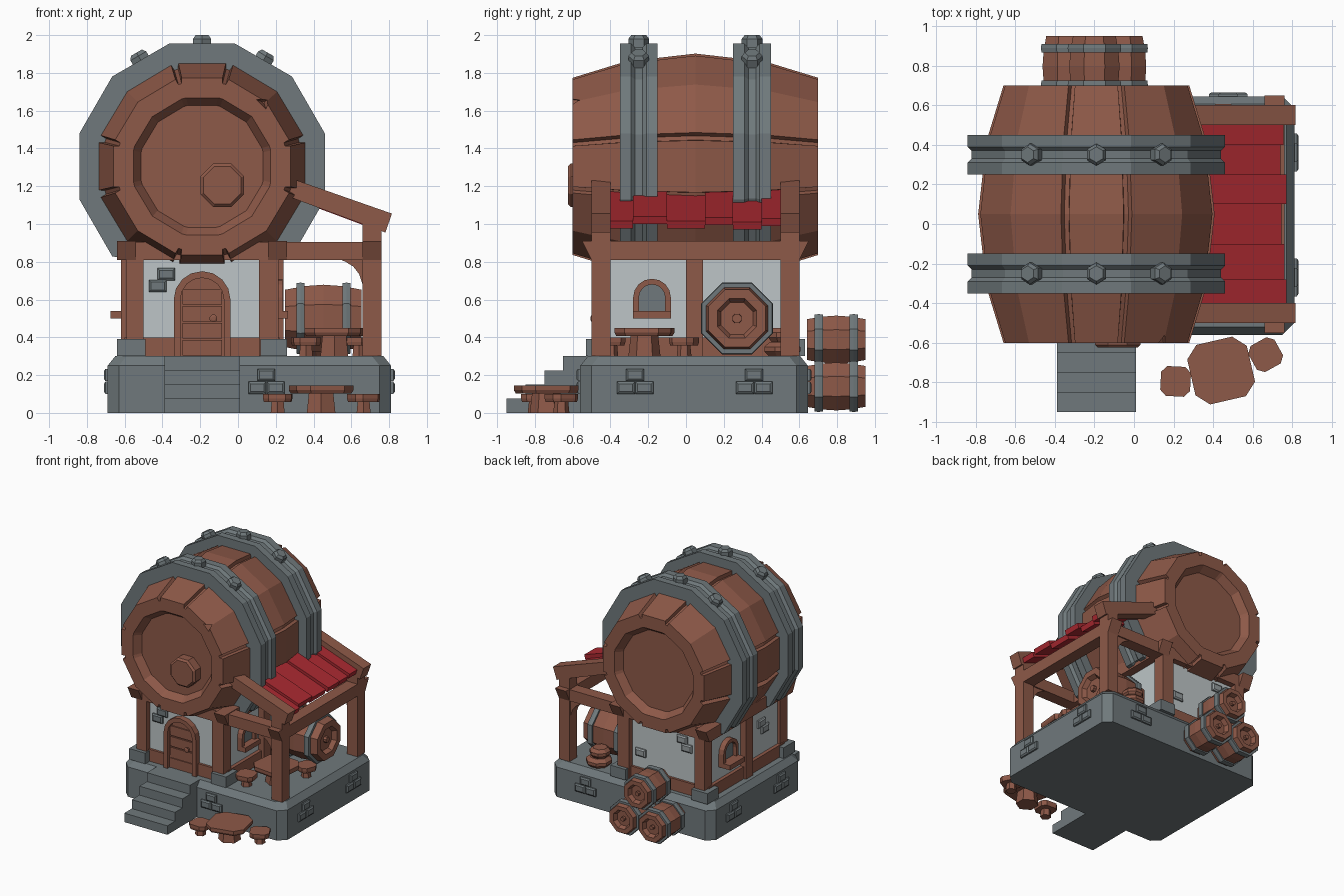
import bpy, bmesh, math
from mathutils import Matrix, Vector

if "Cube" in bpy.data.objects:
    bpy.data.objects.remove(bpy.data.objects["Cube"])


def material(name, rgb):
    m = bpy.data.materials.new(name)
    m.diffuse_color = (*rgb, 1)
    m.use_nodes = True
    m.node_tree.nodes["Principled BSDF"].inputs["Base Color"].default_value = m.diffuse_color
    return m


WOOD = material("brown wood", (0.27, 0.10, 0.065))
STONE = material("grey stone", (0.16, 0.19, 0.20))
WALL = material("pale plaster", (0.51, 0.56, 0.57))
PALE = material("light brick", (0.30, 0.33, 0.34))
RED = material("red awning", (0.40, 0.022, 0.03))
YC = 0.05            # mirror plane of the house (front / back)
BX, BZ = -0.19, 1.305  # axis of the giant barrel


def make(name, verts, faces, mat, M=None):
    me = bpy.data.meshes.new(name)
    me.from_pydata([tuple(M @ Vector(v)) if M else v for v in verts], [], faces)
    bm = bmesh.new()
    bm.from_mesh(me)
    bmesh.ops.recalc_face_normals(bm, faces=bm.faces)
    bm.to_mesh(me)
    bm.free()
    me.materials.append(mat)
    ob = bpy.data.objects.new(name, me)
    bpy.context.collection.objects.link(ob)
    return ob


def place(axis, t, u, v):
    return {'x': (t, u, v), 'y': (u, t, v), 'z': (u, v, t)}[axis]


def rings(name, loops, mat, M=None):
    n = len(loops[0])
    verts = [p for l in loops for p in l]
    faces = [list(range(n)), list(range(len(verts) - n, len(verts)))]
    for k in range(len(loops) - 1):
        for i in range(n):
            j = (i + 1) % n
            faces.append((k * n + i, k * n + j, k * n + n + j, k * n + n + i))
    return make(name, verts, faces, mat, M)


def prism(name, pts, axis, a, b, mat):
    return rings(name, [[place(axis, t, u, v) for u, v in pts] for t in (a, b)], mat)


def box(name, x0, x1, y0, y1, z0, z1, mat):
    return prism(name, [(x0, y0), (x1, y0), (x1, y1), (x0, y1)], 'z', z0, z1, mat)


def lathe(name, profile, axis, cu, cv, mat, n=8, angles=None, M=None):
    """profile: (position, apothem); flats face up unless angles are given"""
    k = 1 if angles else 1 / math.cos(math.pi / n)
    angles = angles or [(i + .5) * 2 * math.pi / n for i in range(n)]
    return rings(name, [[place(axis, t, cu + r * k * math.cos(a), cv + r * k * math.sin(a))
                         for a in angles] for t, r in profile], mat, M)


def arch(c, h, z0, zs, n=8):
    return [(c - h, z0)] + [(c - h * math.cos(math.pi * i / n), zs + h * math.sin(math.pi * i / n))
                            for i in range(n + 1)] + [(c + h, z0)]


def mirror_y(a, b):
    return [(a, b), (2 * YC - b, 2 * YC - a)]


# stone foundation with cut corners and bevelled top
def cut_rect(x0, x1, y0, y1, c, z):
    return [(x0 + c, y0, z), (x1 - c, y0, z), (x1, y0 + c, z), (x1, y1 - c, z),
            (x1 - c, y1, z), (x0 + c, y1, z), (x0, y1 - c, z), (x0, y0 + c, z)]


rings("foundation", [cut_rect(-.69, .81, -.56, .645, .06, 0), cut_rect(-.69, .81, -.56, .645, .06, .25),
                     cut_rect(-.65, .77, -.52, .605, .06, .30)], STONE)
# front steps as one stepped profile
steps = [(-.5, 0), (-.95, 0)]
for i in range(4):
    steps += [(-.95 + .1 * i, .075 * (i + 1)), (-.85 + .1 * i, .075 * (i + 1))]
prism("front_steps", steps + [(-.5, .3)], 'x', -.39, .01, STONE)

# house walls, corner posts, corner stones
box("house_walls", -.57, .19, -.45, .55, .3, .86, WALL)
for y0, y1 in mirror_y(-.5, -.4):
    for x0, x1 in ((-.59, -.5), (.11, .215)):
        box("corner_post", x0, x1, y0, y1, .3, .85, WOOD)
    box("sill_beam", -.56, .18, min(y0 + .03, .53), max(y1 - .03, -.43), .3, .4, WOOD)
    box("top_beam", -.64, .76, y0, y1, .81, .905, WOOD)
for y0, y1 in mirror_y(-.53, -.38):
    for x0, x1 in ((-.64, -.49), (.12, .26)):
        box("corner_stone", x0, x1, y0, y1, .3, .39, STONE)
for x0, x1 in ((-.62, -.55), (.17, .24)):
    box("middle_post", x0, x1, 0, .09, .3, .85, WOOD)
    box("side_sill_beam", x0 + .02, x1 - .02, -.45, .55, .3, .4, WOOD)
# lengthwise beams with slanted ends
for x0 in (-.64, .16, .66):
    prism("side_beam", [(-.55, .91), (-.5, .81), (.6, .81), (.65, .91)], 'x', x0, x0 + .1, WOOD)

# giant barrel with grooves between some staves
angs, deep = [], []
for i in range(12):
    a = math.radians(15 + 30 * i)
    if i in (0, 2, 3, 5, 6, 8, 9, 11):
        angs += [a - .035, a - .02, a + .02, a + .035]
        deep += [0, 1, 1, 0]
    else:
        angs.append(a)
        deep.append(0)
K = 1 / math.cos(math.pi / 12)
loops = []
for y, r, g in ((-.54, .32, 0), (-.6, .36, 0), (-.6, .465, 1), (-.32, .55, 1), (.05, .592, 1),
                (.42, .55, 1), (.7, .465, 1), (.7, .36, 0), (.64, .32, 0)):
    loops.append([(BX + (r * K - .03 * g * d) * math.cos(a), y, BZ + (r * K - .03 * g * d) * math.sin(a))
                  for a, d in zip(angs, deep)])
barrel = rings("giant_barrel", loops, WOOD)
# chipped rim
chip = lathe("chip_cutter", [(-.63, .035), (-.53, .006)], 'y', .135, 1.645, WOOD,
             n=3, angles=[math.radians(d) for d in (-70, 30, 160)])
chip.scale = (1, 1, 1)
for v in chip.data.vertices:
    v.co.x = .135 + (v.co.x - .135) * 1.5
    v.co.z = 1.645 + (v.co.z - 1.645) * 1.5
chip.hide_render = True
mod = barrel.modifiers.new("chip", 'BOOLEAN')
mod.operation, mod.object = 'DIFFERENCE', chip
# bung on the barrel front
lathe("barrel_bung", [(-.53, .115), (-.61, .115), (-.625, .1)], 'y', -.083, 1.205, WOOD)

# iron bands with a shallow centre channel, plus bolts
for y in (-.25, .35):
    band = lathe("iron_band", [(y - .1, .45), (y - .1, .65), (y - .04, .65), (y - .02, .63), (y + .02, .63),
                               (y + .04, .65), (y + .1, .65), (y + .1, .45)], 'y', BX, BZ, STONE, n=12)
    for v in band.data.vertices:
        v.co.z = max(v.co.z, .77)
    for d in (-30, 0, 30):
        M = Matrix.Translation((BX, y, BZ)) @ Matrix.Rotation(math.radians(d), 4, 'Y')
        lathe("band_bolt", [(.62, .048), (.675, .048), (.695, .034)], 'z', 0, 0, STONE, n=6, M=M)

# awning posts, curved braces, rafters
brace = [(.67, .82), (.52, .82)] + [(.52 + .14 * math.sin(t), .66 + .15 * math.cos(t))
                                    for t in (.35, .7, 1.05, 1.4)] + [(.67, .62)]
for y0, y1 in mirror_y(-.5, -.4):
    box("awning_post", .66, .76, y0, y1, .3, 1.03, WOOD)
    prism("curved_brace", brace, 'y', y0 + .01, y1 - .01, WOOD)
    prism("rafter", [(.2, 1.27), (.815, 1.055), (.78, .955), (.2, 1.17)], 'y', y0, y1, WOOD)
# red awning boards
edges = [-.41, -.28, -.1, .1, .25, .4, .51]
for i in range(6):
    up, out = (0, .025, 0, .02, -.005, .015)[i], (.77, .76, .745, .77, .74, .755)[i]
    prism("awning_board", [(.3, 1.175 + up), (out, 1.015 + up), (out - .012, .975 + up), (.3, 1.135 + up)],
          'y', edges[i], edges[i + 1], RED)

# arched door
outer, inner = arch(-.19, .15, .3, .6), arch(-.19, .115, .3, .6)
prism("door_frame", outer + inner[::-1], 'y', -.5, -.44, WOOD)
prism("door_panel", inner, 'y', -.468, -.44, WOOD)
for z in (.345, .435, .525, .615):
    box("door_plank", -.295, -.085, -.478, -.46, z - .04, z + .04, WOOD)
lathe("door_knob", [(-.47, .012), (-.5, .02), (-.505, .01)], 'y', -.13, .5, WOOD)
# arched side windows
for y, xa, xb, s in ((-.18, .18, .235, 1), (.28, -.56, -.615, -1)):
    o, i = arch(y, .10, .5, .61), arch(y, .07, .54, .61)
    prism("window_frame", o + i[::-1], 'x', xa, xb, WOOD)
    prism("window_glass", i, 'x', xa, xb - .03 * s, STONE)
    prism("window_sill", [(y - .1, .5), (y + .1, .5), (y + .1, .54), (y - .1, .54)],
          'x', xa, xb + (.03 if s > 0 else -.06), WOOD)


# raised bricks: groups on the foundation, pairs on the walls
def bricks(axis, face, sign, c, z, layout, mat):
    for du, dz in layout:
        u, w = c + du, z + dz
        rings("brick", [[place(axis, face + sign * t, u + a * h, w + b * k)
                         for a, b in ((-1, -1), (1, -1), (1, 1), (-1, 1))]
                        for t, h, k in ((-.02, .047, .032), (.012, .047, .032), (.02, .036, .021))], mat)


trio, pair = ((0, .068), (-.048, 0), (.05, 0)), ((0, 0), (.045, .062))
bricks('y', -.56, -1, .15, .133, trio, STONE)
bricks('y', .645, 1, .475, .133, trio, STONE)
for y in (-.27, .36):
    bricks('x', .81, 1, y, .133, trio, STONE)
    bricks('x', -.69, -1, y, .133, trio, STONE)
bricks('y', -.45, -1, -.425, .672, pair, STONE)
bricks('y', .55, 1, .03, .53, ((0, 0),), PALE)
bricks('y', .55, 1, -.4, .68, pair, PALE)
bricks('x', -.57, -1, -.22, .6, pair, PALE)


# small barrels with bands and recessed ends
def keg(name, axis, a, b, cu, cv, r):
    L, m = b - a, (a + b) / 2
    half = [(a + .035, .13 * r), (a + .035, .45 * r), (a, .55 * r), (a, .8 * r), (a + .25 * L, .9 * r)]
    half = [(a + .01, .12 * r)] + half
    prof = half + [(m, .94 * r)] + [(2 * m - t, q) for t, q in half[::-1]]
    lathe(name, prof, axis, cu, cv, WOOD)
    for t in (a + .2 * L, b - .2 * L):
        lathe(name + "_band", [(t - .022, .8 * r), (t - .022, .98 * r), (t, r), (t + .022, .98 * r),
                               (t + .022, .8 * r)], axis, cu, cv, STONE)


keg("side_barrel", 'x', .25, .655, .27, .5, .19)
for x, z in ((-.335, .14), (-.065, .14), (-.2, .388)):
    keg("stacked_barrel", 'y', .64, .95, x, z, .135)


# chunky tables and stools
def slab_table(name, x, y, z, r, h, turn):
    ang = [math.radians(turn + d + 90 * k) for k in range(4) for d in (0, 28)]
    lathe(name + "_top", [(z + h - .042, r * .94), (z + h - .025, r), (z + h, r)], 'z', x, y, WOOD, angles=ang)
    lathe(name + "_leg", [(z, r * .42), (z + h - .04, r * .36)], 'z', x, y, WOOD, n=6)


slab_table("front_table", .44, -.74, 0, .18, .145, 44)
slab_table("front_stool", .21, -.795, 0, .088, .1, 28)
slab_table("front_stool", .665, -.66, 0, .088, .1, 60)
slab_table("porch_table", .51, -.22, .3, .175, .15, 25)
slab_table("porch_stool", .36, -.4, .3, .085, .1, 40)
slab_table("porch_stool", .64, -.01, .3, .08, .1, 10)
# two sacks piled at the back of the porch
for z, x, r in ((.3, .45, .095), (.375, .44, .075)):
    lathe("sack", [(z, r * .75), (z + .025, r), (z + .05, r), (z + .075, r * .7)], 'z', x, .51, WOOD)
